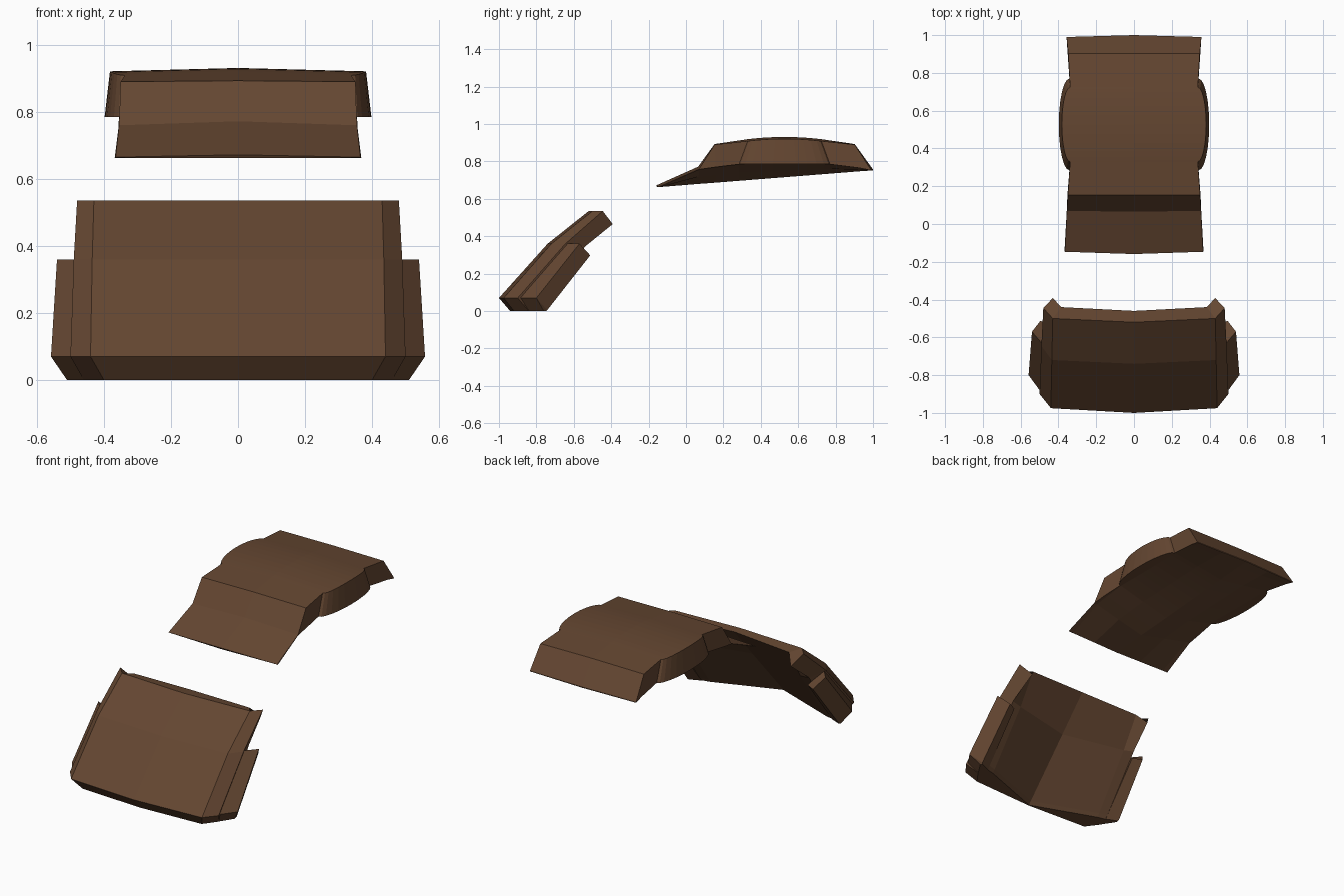
import bpy, bmesh, math

brown = bpy.data.materials.new("brown leather")
brown.diffuse_color = (0.128, 0.062, 0.031, 1)


def loft(name, rows, closed):
    """Skin right-half rows, cap both ends, then mirror across x = 0."""
    bm = bmesh.new()
    n = len(rows[0])
    for side in (1, -1):
        grid = [[bm.verts.new((side * x, y, z)) for x, y, z in r] for r in rows]
        for a, b in zip(grid, grid[1:]):
            for j in range(n if closed else n - 1):
                k = (j + 1) % n
                bm.faces.new((a[j], a[k], b[k], b[j]))
        for r in (grid[0], grid[-1]):
            for k in range(n // 2 - 1):
                bm.faces.new((r[k], r[k + 1], r[n - 2 - k], r[n - 1 - k]))
    bmesh.ops.remove_doubles(bm, verts=bm.verts, dist=0.0005)
    bmesh.ops.recalc_face_normals(bm, faces=bm.faces)
    me = bpy.data.meshes.new(name)
    bm.to_mesh(me)
    bm.free()
    me.materials.append(brown)
    ob = bpy.data.objects.new(name, me)
    bpy.context.collection.objects.link(ob)
    return ob


# Upper plate station: top centre, top edge, bottom edge, underside to centre
def station(yt, zt, xt, yb, zb, xb, bow=0.0, drop=0.01):
    keel = 0.662 + (yb + 0.155) * 0.091 / 1.155
    return [(0, yt - bow, zt), (xt, yt, zt - drop), (xb, yb, zb),
            (0.335, yb, zb), (0.17, yb - bow / 2, (zb + keel) / 2), (0, yb - bow, keel)]


upper = [station(-0.147, 0.672, 0.365, -0.143, 0.662, 0.368, 0.012, 0.007),
         station(0.07, 0.772, 0.355, 0.07, 0.757, 0.356, 0.005, 0.012),
         station(0.153, 0.893, 0.35, 0.16, 0.77, 0.352, 0, 0.003)]
steps = 12
for i in range(steps + 1):                       # rounded side bulges
    t = math.pi * i / steps
    u, s = -math.cos(t), math.sin(t)
    upper.append(station(0.527 + 0.197 * u, 0.931 - 0.012 * u * u, 0.338 + 0.044 * s,
                         0.527 + 0.243 * u, 0.785, 0.342 + 0.056 * s))
upper += [station(0.902, 0.893, 0.348, 0.93, 0.765, 0.353, 0, 0.003),
          station(0.99, 0.757, 0.357, 0.99, 0.752, 0.357, -0.01, 0.002)]
loft("upper_plate", upper, False)

# Lower plate: front centre, front corner, side, rear tip, inner corner, inner centre
lower = [
    [(0, -.94, 0), (.40, -.92, 0), (.46, -.84, 0), (.455, -.775, 0), (.39, -.79, 0), (0, -.935, 0)],
    [(0, -1, .07), (.44, -.975, .07), (.50, -.90, .07), (.455, -.758, .02), (.39, -.775, .02), (0, -.918, .02)],
    [(0, -.74, .36), (.435, -.72, .36), (.49, -.645, .36), (.45, -.54, .345), (.385, -.55, .335), (0, -.637, .335)],
    [(0, -.52, .535), (.43, -.50, .535), (.48, -.445, .535), (.43, -.392, .465), (.385, -.44, .52), (0, -.46, .535)],
]
loft("lower_plate", lower, False)

# Side wings of the lower plate
wing = [
    [(.445, -.86, 0), (.51, -.76, 0), (.505, -.748, 0), (.44, -.775, 0)],
    [(.492, -.89, .07), (.558, -.80, .07), (.51, -.742, .005), (.44, -.772, .005)],
    [(.48, -.64, .36), (.54, -.57, .36), (.495, -.512, .298), (.44, -.54, .298)],
]
loft("side_wings", wing, True)
